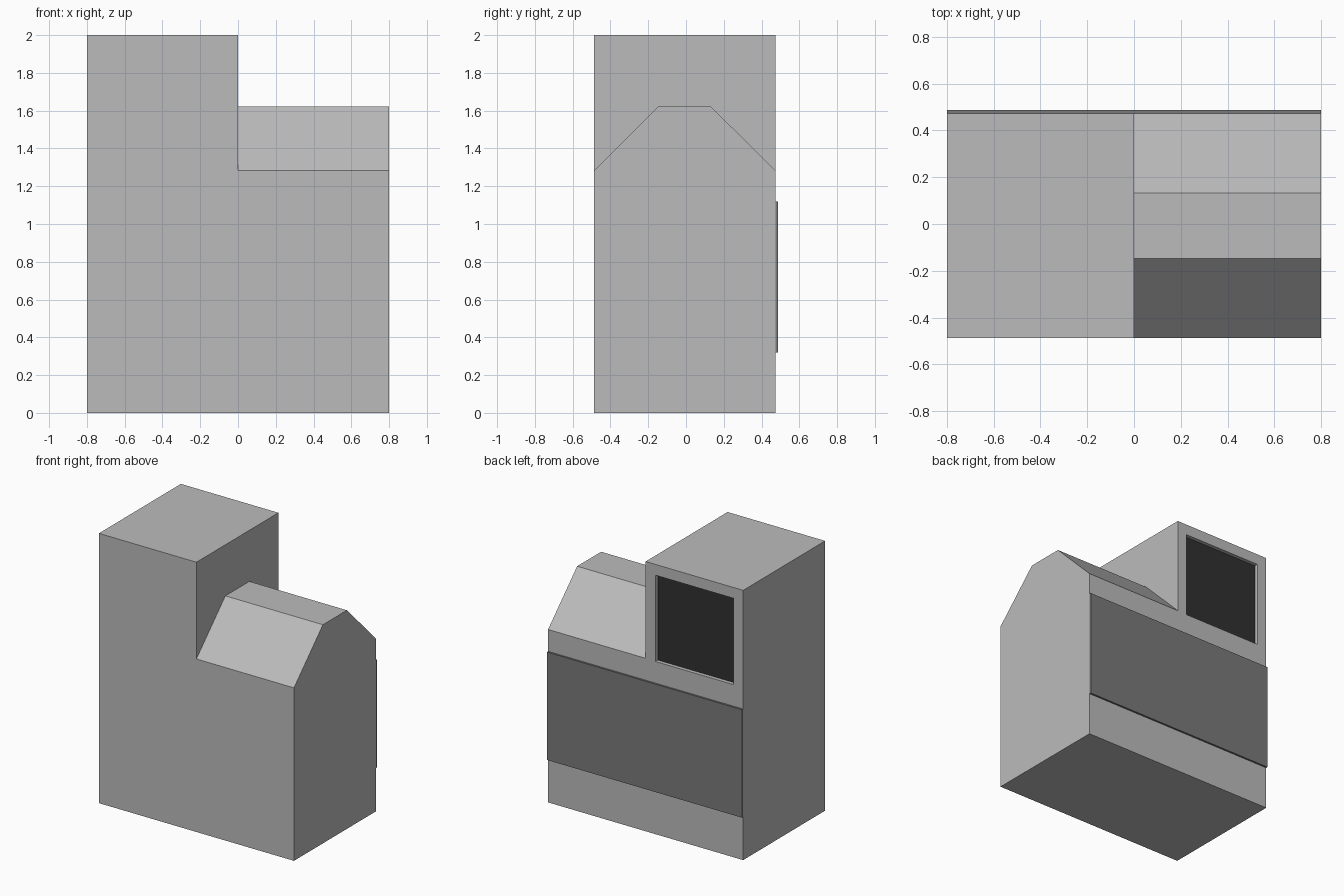
import bpy, bmesh
from mathutils import Vector

if "Cube" in bpy.data.objects:
    bpy.data.objects.remove(bpy.data.objects["Cube"])


def material(name, v):
    m = bpy.data.materials.new(name)
    m.diffuse_color = (v, v, v, 1)
    m.use_nodes = True
    m.node_tree.nodes["Principled BSDF"].inputs["Base Color"].default_value = m.diffuse_color
    return m


mid_grey = material("mid grey", 0.5)
dark_grey = material("dark grey", 0.195)
black = material("black", 0.03)


def prism(name, profile, x0, x1, mat):
    """Extrude a (y, z) profile along x."""
    bm = bmesh.new()
    face = bm.faces.new([bm.verts.new((x0, y, z)) for y, z in profile])
    ext = bmesh.ops.extrude_face_region(bm, geom=[face])
    moved = [g for g in ext["geom"] if isinstance(g, bmesh.types.BMVert)]
    bmesh.ops.translate(bm, verts=moved, vec=Vector((x1 - x0, 0, 0)))
    bmesh.ops.recalc_face_normals(bm, faces=bm.faces)
    mesh = bpy.data.meshes.new(name)
    bm.to_mesh(mesh)
    bm.free()
    mesh.materials.append(mat)
    obj = bpy.data.objects.new(name, mesh)
    bpy.context.collection.objects.link(obj)
    return obj


def box(name, x0, x1, y0, y1, z0, z1, mat):
    return prism(name, [(y0, z0), (y1, z0), (y1, z1), (y0, z1)], x0, x1, mat)


def cut(target, cutter):
    """Subtract the cutter, then remove it."""
    cutter.hide_render = True
    mod = target.modifiers.new("cut", 'BOOLEAN')
    mod.operation = 'DIFFERENCE'
    mod.solver = 'EXACT'
    mod.object = cutter
    bpy.context.view_layer.objects.active = target
    bpy.ops.object.modifier_apply(modifier=mod.name)
    bpy.data.objects.remove(cutter)


FRONT, BACK = -0.487, 0.473
DEPTH = 0.03

# Cabinet body: tall on the left, low with a chamfered roof on the right
body = box("cabinet_body", -0.8, 0.8, FRONT, BACK, 0, 2, mid_grey)
roof = [(FRONT - 0.2, 1.083), (-0.148, 1.621), (0.133, 1.621),
        (BACK + 0.2, 1.083), (BACK + 0.2, 2.3), (FRONT - 0.2, 2.3)]
cut(body, prism("roof_cutter", roof, 0, 1, mid_grey))

# Recess for the dark panel in the back of the tower
cut(body, box("recess_cutter", -0.72, -0.08, BACK - DEPTH, BACK + 0.1,
              1.28, 1.92, mid_grey))

# Dark panel on the recess floor
box("recessed_panel", -0.72, -0.08, BACK - DEPTH - 0.004, BACK - DEPTH + 0.002,
    1.28, 1.92, black)

# Wide plate across the back
box("back_plate", -0.8, 0.8, BACK, 0.487, 0.32, 1.12, dark_grey)
